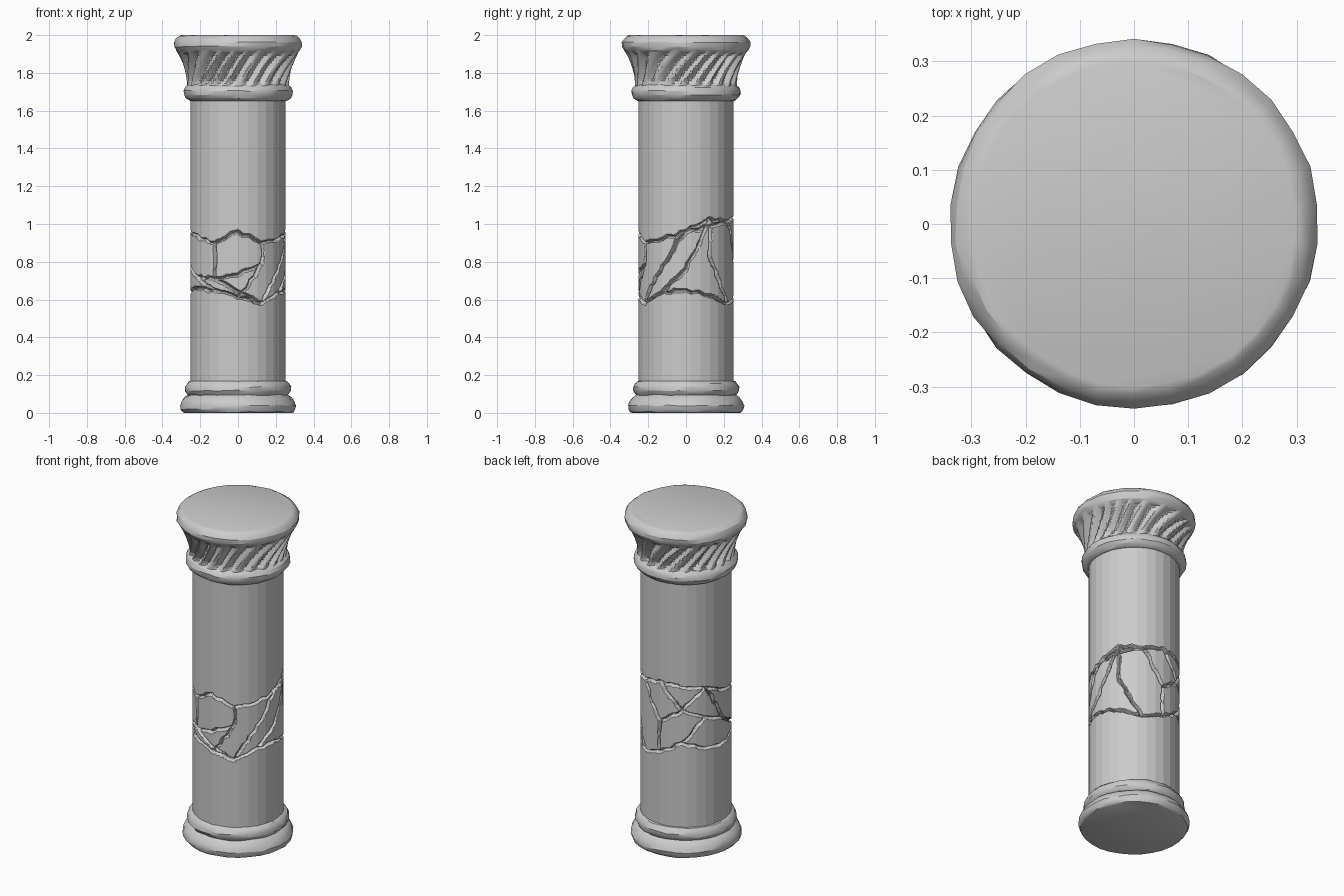
import bpy, bmesh, math, random
from mathutils import Vector

random.seed(4)
cube = bpy.data.objects.get("Cube")
if cube:
    bpy.data.objects.remove(cube)

stone = bpy.data.materials.new("grey stone")
stone.use_nodes = True
grey = (.6, .6, .6, 1)
stone.diffuse_color = grey
stone.node_tree.nodes["Principled BSDF"].inputs["Base Color"].default_value = grey


def lathe(name, heights, sides, radius, jitter=0, angle=25):
    """Closed turned solid; radius(angle, height) shapes every ring."""
    bm = bmesh.new()
    rings = []
    for i, z in enumerate(heights):
        ring = []
        inner = 0 < i < len(heights) - 1
        for k in range(sides):
            t = math.tau * k / sides
            r = radius(t, z) + random.uniform(-jitter, jitter)
            dz = random.uniform(-jitter, jitter) if inner else 0
            ring.append(bm.verts.new((r * math.sin(t), -r * math.cos(t), z + dz)))
        rings.append(ring)
    for a, b in zip(rings, rings[1:]):
        for k in range(sides):
            n = (k + 1) % sides
            bm.faces.new((a[k], a[n], b[n], b[k]))
    bm.faces.new(rings[0][::-1])
    bm.faces.new(rings[-1])
    mesh = bpy.data.meshes.new(name)
    bm.to_mesh(mesh)
    bm.free()
    mesh.materials.append(stone)
    obj = bpy.data.objects.new(name, mesh)
    bpy.context.collection.objects.link(obj)
    bpy.ops.object.select_all(action='DESELECT')
    obj.select_set(True)
    bpy.context.view_layer.objects.active = obj
    bpy.ops.object.shade_smooth_by_angle(angle=math.radians(angle))


def moulding(name, bottom, top, bottom_radius, top_radius, bulge):
    """Rounded, slightly worn ring between two heights."""
    def radius(t, z):
        u = (z - bottom) / (top - bottom)
        belly = max(0, math.sin(math.pi * u)) ** .6
        return bottom_radius + (top_radius - bottom_radius) * u + bulge * belly

    steps = 7
    # rings crowd towards the rounded edges
    heights = [bottom + (top - bottom) * (1 - math.cos(math.pi * i / steps)) / 2 for i in range(steps + 1)]
    lathe(name, heights, 30, radius, .003)


# Base and neck mouldings, and the top slab
moulding("base_foot", 0, .1, .285, .25, .037)
moulding("base_ring", .085, .17, .25, .25, .032)
moulding("neck_ring", 1.65, 1.74, .25, .255, .038)
moulding("top_slab", 1.9, 2, .3, .3, .041)

# Capital with slanted, slightly uneven flutes
FLUTES = 22
LOW, HIGH = 1.73, 1.92
depths = [random.uniform(.022, .036) for _ in range(FLUTES)]
shifts = [random.uniform(-.08, .08) for _ in range(FLUTES)]


def fluted(t, z):
    u = (z - LOW) / (HIGH - LOW)
    outer = .27 + .058 * u ** 2
    phase = (t - .5 * u + .1 * math.sin(3 * t) * u) / math.tau * FLUTES
    k = math.floor(phase)
    groove = max(0, 1 - abs(phase - k - .5 - shifts[k % FLUTES]) / .36)
    ends = min(1, 5 * u + .2, 6 * (1 - u) + .1)
    return outer - depths[k % FLUTES] * groove ** .8 * ends


lathe("fluted_capital", [LOW + (HIGH - LOW) * i / 14 for i in range(15)], FLUTES * 10, fluted)

# Crack junctions: three rings of heights, evenly spaced round the shaft
R = .25
LAP = math.tau * R


def junctions(heights):
    return [Vector((LAP * i / len(heights), z)) for i, z in enumerate(heights)]


lower = junctions([.61, .58, .64, .65, .62, .58, .61, .68, .64, .64, .66, .65])
middle = junctions([.73, .79, .78, .76, .82, .75, .8, .88, .83, .79, .72, .71])
upper = junctions([.96, .9, .92, .96, 1.03, 1.01, 1.04, 1.02, 1.01, .96, .94, .9])
count = len(lower)

# Cracks follow the rings and cross between them
cracks = [(ring[i], ring[(i + 1) % count]) for ring in (lower, upper) for i in range(count)]
cracks += [(middle[i % count], middle[(i + 1) % count]) for i in range(6, count + 1)]
cracks += [(middle[m], lower[n]) for m, n in ((1, 0), (2, 1), (3, 2), (4, 5), (6, 6), (8, 7), (10, 11))]
cracks += [(middle[m], upper[n]) for m, n in ((1, 1), (2, 3), (3, 4), (4, 4), (6, 5), (7, 6), (7, 8), (9, 8), (11, 11))]
# a second strand splits off beside the main break
cracks += [(upper[3], upper[5]), (lower[2], middle[3]), (middle[11], lower[1])]


def around(x):
    """Shortest signed distance round the shaft."""
    return (x + LAP / 2) % LAP - LAP / 2


wobbly = []
for start, end in cracks:
    run = Vector((around(end.x - start.x), end.y - start.y))
    steps = max(2, round(run.length / .035))
    points = [start + run * s / steps for s in range(steps + 1)]
    for p in points[1:-1]:
        p += Vector((random.uniform(-.008, .008), random.uniform(-.008, .008)))
    wobbly += [(a, b - a, random.uniform(.006, .011)) for a, b in zip(points, points[1:])]


def crack_depth(t, z):
    deep = 0
    for a, d, w in wobbly:
        dz = z - a.y
        if not min(0, d.y) - w < dz < max(0, d.y) + w:
            continue
        dx = around(t * R - a.x)
        s = min(1, max(0, (dx * d.x + dz * d.y) / d.length_squared))
        gap = math.hypot(dx - s * d.x, dz - s * d.y)
        deep = max(deep, .022 * min(1, 1.5 * (1 - gap / w)))
    return deep


def shaft_radius(t, z):
    facet = math.tau / 30
    flat = .252 * math.cos(facet / 2) / math.cos(t % facet - facet / 2)
    return flat - crack_depth(t, z)


# Faceted shaft with a fine band where it is cracked
rows = [.12] + [.555 + .0045 * i for i in range(113)] + [1.7]
lathe("cracked_shaft", rows, 360, shaft_radius, angle=10)
